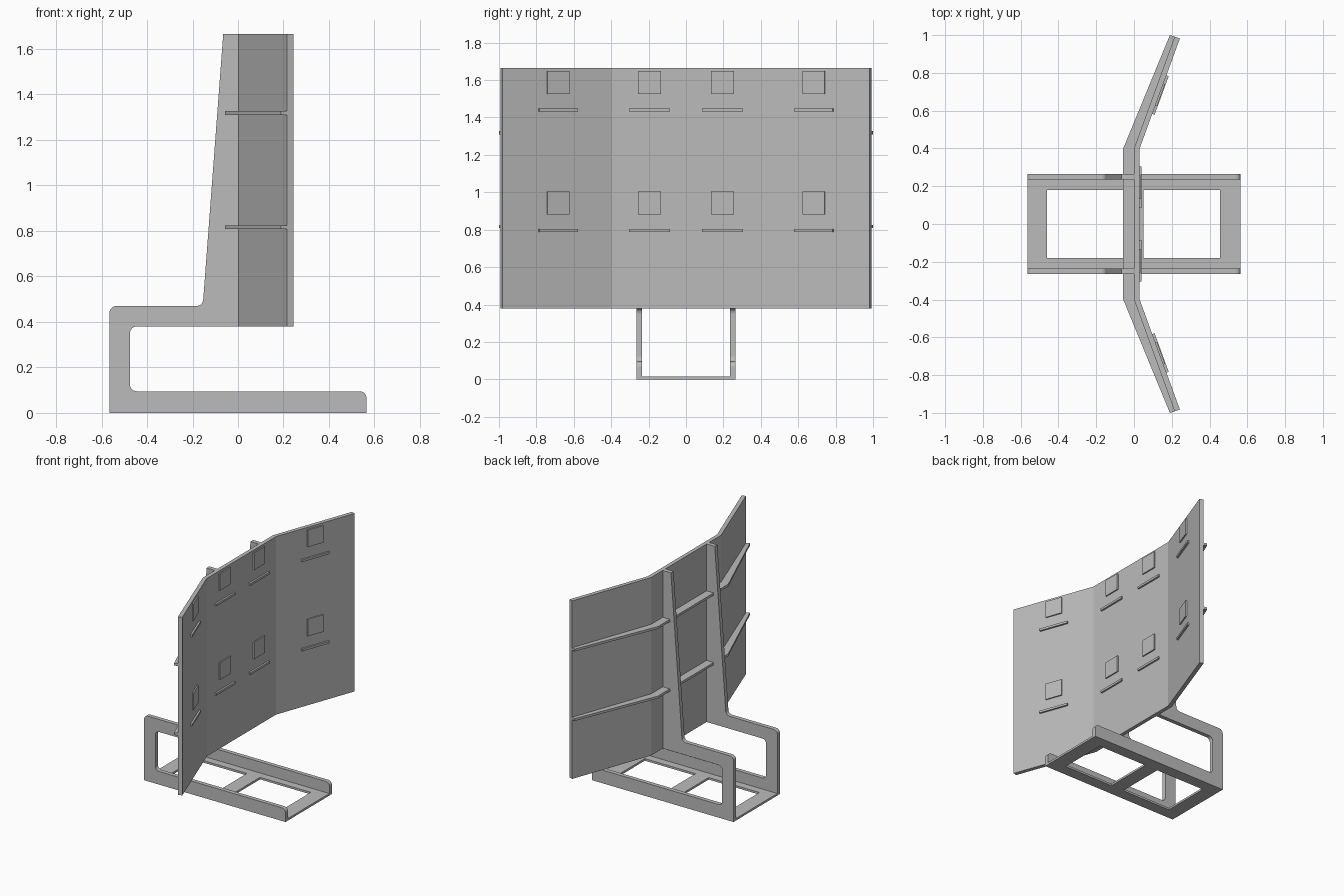
import bpy, bmesh, math
from mathutils import Matrix, Vector

cube = bpy.data.objects.get("Cube")
if cube:
    bpy.data.objects.remove(cube, do_unlink=True)

GREY = (0.5, 0.5, 0.5, 1)
grey = bpy.data.materials.new("plain grey")
grey.use_nodes = True
grey.diffuse_color = GREY
grey.node_tree.nodes["Principled BSDF"].inputs["Base Color"].default_value = GREY


def prism(name, outline, direction, to_world=lambda p: (p[0], p[1], 0), holes=()):
    """Extrude a flat outline along a direction."""
    bm = bmesh.new()
    face = bm.faces.new([bm.verts.new(to_world(p)) for p in outline])
    moved = bmesh.ops.extrude_face_region(bm, geom=[face])["geom"]
    verts = [v for v in moved if isinstance(v, bmesh.types.BMVert)]
    bmesh.ops.translate(bm, verts=verts, vec=direction)
    bmesh.ops.recalc_face_normals(bm, faces=bm.faces)
    return finish(name, bm)


def finish(name, bm):
    mesh = bpy.data.meshes.new(name)
    bm.to_mesh(mesh)
    bm.free()
    mesh.materials.append(grey)
    obj = bpy.data.objects.new(name, mesh)
    bpy.context.collection.objects.link(obj)
    return obj


def box(name, low, high, place=Matrix()):
    bm = bmesh.new()
    low, high = Vector(low), Vector(high)
    size = Matrix.Diagonal((high - low).to_4d())
    bmesh.ops.create_cube(bm, size=1, matrix=place @ Matrix.Translation((low + high) / 2) @ size)
    return finish(name, bm)


def rounded(points, steps=6):
    """Replace each (x, z, radius) corner by an arc."""
    out = []
    for i, (x, z, r) in enumerate(points):
        p = Vector((x, z))
        if r == 0:
            out.append(p)
            continue
        a = (Vector(points[i - 1][:2]) - p).normalized()
        b = (Vector(points[(i + 1) % len(points)][:2]) - p).normalized()
        half = a.angle(b) / 2
        centre = p + (a + b).normalized() * r / math.sin(half)
        start = p + a * r / math.tan(half) - centre
        end = p + b * r / math.tan(half) - centre
        turn = start.angle_signed(end)
        for k in range(steps + 1):
            t = -turn * k / steps
            c, s = math.cos(t), math.sin(t)
            out.append(centre + Vector((c * start.x - s * start.y, s * start.x + c * start.y)))
    return out


# Side frames: base rail, back leg and tapered post in one plate
R = 0.03
frame = rounded([(-0.565, 0, 0), (0.565, 0, 0), (0.565, 0.095, R), (-0.475, 0.095, R),
                 (-0.475, 0.38, R), (0, 0.38, 0), (0, 1.665, 0), (-0.065, 1.665, 0),
                 (-0.155, 0.47, R), (-0.565, 0.47, R)])
for side, y in (("left", 0.235), ("right", -0.265)):
    prism(side + "_side_frame", frame, (0, 0.03, 0), lambda p: (p[0], y, p[1]))

# Base: flat rails and cross bars around two openings
for side, y in (("left", 0.18), ("right", -0.235)):
    box(side + "_base_strip", (-0.565, y, 0), (0.565, y + 0.055, 0.015))
for part, x0, x1 in (("back", -0.565, -0.46), ("middle", -0.055, 0.05), ("front", 0.455, 0.565)):
    box(part + "_base_bar", (x0, -0.18, 0), (x1, 0.18, 0.015))


def both_sides(half):
    return half + [(x, -y) for x, y in reversed(half)]


# Folded panel
back_line = [(0.215, 0.992), (0, 0.4)]
panel = both_sides(back_line) + both_sides([(0.028, 0.395), (0.243, 0.982)])[::-1]
front_line = [(0.243, 0.982), (0.028, 0.395)]
panel = both_sides(back_line) + both_sides(front_line)[::-1]
prism("folded_panel", panel, (0, 0, 1.285), lambda p: (p[0], p[1], 0.38))

# Horizontal stiffeners on the back of the panel
rib_line = [(0.19, 1.0), (-0.057, 0.4)]
rib = both_sides(back_line) + both_sides(rib_line)[::-1]
for name, z in (("lower_rib", 0.808), ("upper_rib", 1.31)):
    prism(name, rib, (0, 0, 0.017), lambda p: (p[0], p[1], z))

# Square plates and narrow ledges on the panel front
TILT = math.radians(20.1)
spots = [("centre_left", 0.195, 0), ("centre_right", -0.195, 0),
         ("wing_left", 0.685, -TILT), ("wing_right", -0.685, TILT)]
for spot, y, angle in spots:
    x = 0.028 + (abs(y) - 0.395) * math.tan(TILT) if angle else 0.028
    place = Matrix.Translation((x, y, 0)) @ Matrix.Rotation(angle, 4, "Z")
    for row, plate_z, ledge_z in (("lower", 0.882, 0.788), ("upper", 1.526, 1.432)):
        box(f"{row}_{spot}_plate", (-0.005, -0.062, plate_z), (0.009, 0.062, plate_z + 0.123), place)
        box(f"{row}_{spot}_ledge", (-0.005, -0.109, ledge_z), (0.013, 0.109, ledge_z + 0.016), place)
